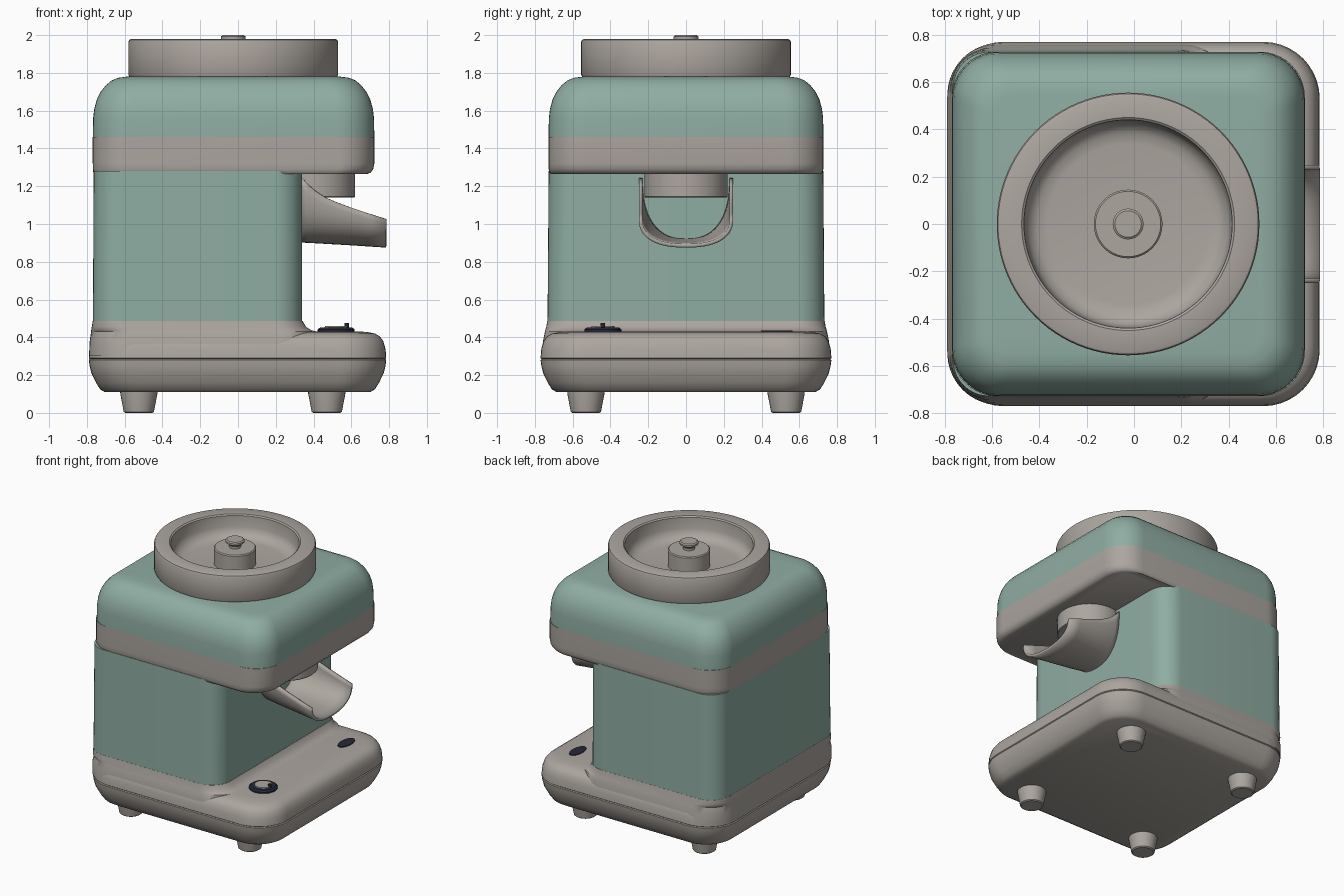
import bpy, bmesh, math

if "Cube" in bpy.data.objects:
    bpy.data.objects.remove(bpy.data.objects["Cube"])


def material(name, rgb):
    m = bpy.data.materials.new(name)
    m.diffuse_color = (*rgb, 1)
    m.use_nodes = True
    m.node_tree.nodes["Principled BSDF"].inputs["Base Color"].default_value = m.diffuse_color
    return m


GREEN = material("sage_green", (0.275, 0.418, 0.362))
BEIGE = material("warm_grey", (0.413, 0.381, 0.347))
DARK = material("dark_navy", (0.02, 0.02, 0.04))


def finish(name, bm, mat, angle=35):
    bmesh.ops.recalc_face_normals(bm, faces=bm.faces)
    me = bpy.data.meshes.new(name)
    bm.to_mesh(me)
    bm.free()
    me.materials.append(mat)
    me.shade_smooth()
    me.set_sharp_from_angle(angle=math.radians(angle))
    ob = bpy.data.objects.new(name, me)
    bpy.context.collection.objects.link(ob)
    return ob


def rounded_rect(x0, x1, y, r, n=10):
    """Outline of a rounded rectangle, symmetric in y."""
    pts = []
    corners = [(x1 - r, y - r), (x0 + r, y - r), (x0 + r, r - y), (x1 - r, r - y)]
    for k, (cx, cy) in enumerate(corners):
        for i in range(n + 1):
            a = math.pi / 2 * (k + i / n)
            pts.append((cx + r * math.cos(a), cy + r * math.sin(a)))
    return pts


def loft(name, levels, mat, angle=35):
    """Stack of rounded rectangles: (z, x0, x1, half_y, radius)."""
    bm = bmesh.new()
    rings = [[bm.verts.new((x, y, z)) for x, y in rounded_rect(x0, x1, hy, r)]
             for z, x0, x1, hy, r in levels]
    n = len(rings[0])
    for a, b in zip(rings, rings[1:]):
        for i in range(n):
            j = (i + 1) % n
            bm.faces.new((a[i], a[j], b[j], b[i]))
    bm.faces.new(rings[0])
    bm.faces.new(rings[-1])
    return finish(name, bm, mat, angle)


def lathe(name, profile, cx, cy, mat, sides=64, sx=1.0):
    """Turn a (radius, z) profile about a vertical axis; ends are capped."""
    bm = bmesh.new()
    rings = []
    for r, z in profile:
        rings.append([bm.verts.new((cx + sx * r * math.cos(2 * math.pi * i / sides),
                                    cy + r * math.sin(2 * math.pi * i / sides), z))
                      for i in range(sides)])
    for a, b in zip(rings, rings[1:]):
        for i in range(sides):
            j = (i + 1) % sides
            bm.faces.new((a[i], a[j], b[j], b[i]))
    bm.faces.new(rings[0])
    bm.faces.new(rings[-1])
    return finish(name, bm, mat)


def inset_levels(profile, x0, x1, y, r):
    return [(z, x0 + d, x1 - d, y - d, max(r - d * 0.6, 0.06)) for z, d in profile]


# Bulging base with a fine seam
base_profile = [(0.11, 0.085), (0.125, 0.06), (0.16, 0.038), (0.21, 0.014), (0.25, 0.004),
                (0.28, 0.0), (0.285, 0.006), (0.29, 0.0), (0.34, 0.004), (0.38, 0.016),
                (0.405, 0.034), (0.42, 0.06), (0.428, 0.10), (0.432, 0.15)]
loft("base", inset_levels(base_profile, -0.79, 0.785, 0.77, 0.24), BEIGE)

# Flared skirt joining base and column
loft("column_skirt", [(0.30, -0.789, 0.42, 0.765, 0.22), (0.38, -0.785, 0.42, 0.757, 0.2),
                      (0.43, -0.778, 0.42, 0.747, 0.2), (0.437, -0.777, 0.39, 0.745, 0.18),
                      (0.455, -0.774, 0.36, 0.74, 0.16), (0.487, -0.769, 0.342, 0.734, 0.15)], BEIGE)

# Column
loft("column", [(0.485, -0.768, 0.34, 0.733, 0.15), (1.28, -0.764, 0.34, 0.727, 0.15)], GREEN)

# Overhanging head: band and rounded cap
loft("head_band", [(1.265, -0.762, 0.685, 0.715, 0.18), (1.272, -0.766, 0.702, 0.722, 0.19),
                   (1.29, -0.768, 0.716, 0.727, 0.19), (1.32, -0.769, 0.722, 0.728, 0.19),
                   (1.46, -0.769, 0.722, 0.728, 0.19)], BEIGE)
cap_profile = [(1.46, 0.0), (1.56, 0.002), (1.61, 0.008), (1.66, 0.022), (1.70, 0.042),
               (1.735, 0.07), (1.76, 0.1), (1.774, 0.135), (1.78, 0.18)]
loft("head_cap", inset_levels(cap_profile, -0.769, 0.722, 0.728, 0.2), GREEN)

# Open tray on top with hub and knob
CX = -0.025
lathe("top_tray", [(0.53, 1.77), (0.55, 1.78), (0.555, 1.79), (0.555, 1.965), (0.55, 1.975),
                   (0.54, 1.98), (0.45, 1.98), (0.44, 1.972), (0.435, 1.89), (0.42, 1.85),
                   (0.385, 1.825), (0.34, 1.818), (0.01, 1.818)], CX, 0, BEIGE, 96)
lathe("tray_hub", [(0.145, 1.81), (0.145, 1.935), (0.138, 1.942), (0.01, 1.942)], CX, 0, BEIGE)
lathe("tray_knob", [(0.04, 1.94), (0.04, 1.96), (0.065, 1.98), (0.065, 1.993), (0.056, 2.0),
                    (0.01, 2.0)], CX, 0, BEIGE, 40)

# Outlet under the head
lathe("outlet", [(0.215, 1.14), (0.22, 1.145), (0.22, 1.28)], 0.40, 0, BEIGE)

# Curved chute: U sections (x, top z, bottom z)
stations = [(0.33, 1.255, 0.912), (0.37, 1.21, 0.91), (0.41, 1.175, 0.908), (0.46, 1.142, 0.905),
            (0.53, 1.112, 0.901), (0.60, 1.086, 0.897), (0.69, 1.056, 0.891), (0.785, 1.026, 0.885)]
bm = bmesh.new()
rows = []
N = 28
for x, top, bot in stations:
    row = []
    for i in range(N + 1):
        a = math.pi * i / N
        c, s = math.cos(a), math.sin(a)
        y = -0.24 * math.copysign(abs(c) ** 0.83, c)
        row.append(bm.verts.new((x, y, top - (top - bot) * max(s, 0) ** 0.83)))
    rows.append(row)
for a, b in zip(rows, rows[1:]):
    for i in range(N):
        bm.faces.new((a[i], a[i + 1], b[i + 1], b[i]))
chute = finish("chute", bm, BEIGE)
solid = chute.modifiers.new("thickness", 'SOLIDIFY')
solid.thickness = 0.02
solid.offset = 0

# Control dial and flat button on the base
lathe("dial_ring", [(0.098, 0.42), (0.098, 0.442), (0.085, 0.452), (0.01, 0.452)], 0.52, -0.44, DARK, 40)
lathe("dial_face", [(0.062, 0.445), (0.06, 0.46), (0.01, 0.46)], 0.52, -0.44, BEIGE, 40)
lathe("dial_pointer", [(0.012, 0.44), (0.012, 0.475), (0.002, 0.475)], 0.575, -0.44, DARK, 12)
lathe("flat_button", [(0.085, 0.425), (0.083, 0.437), (0.01, 0.437)], 0.57, 0.48, DARK, 32, 0.5)

# Four tapered feet
for x, side in ((-0.525, "left"), (0.47, "right")):
    for y, end in ((-0.53, "front"), (0.53, "back")):
        lathe(f"{end}_{side}_foot", [(0.072, 0.0), (0.08, 0.006), (0.098, 0.10), (0.1, 0.13)],
              x, y, BEIGE, 32)
